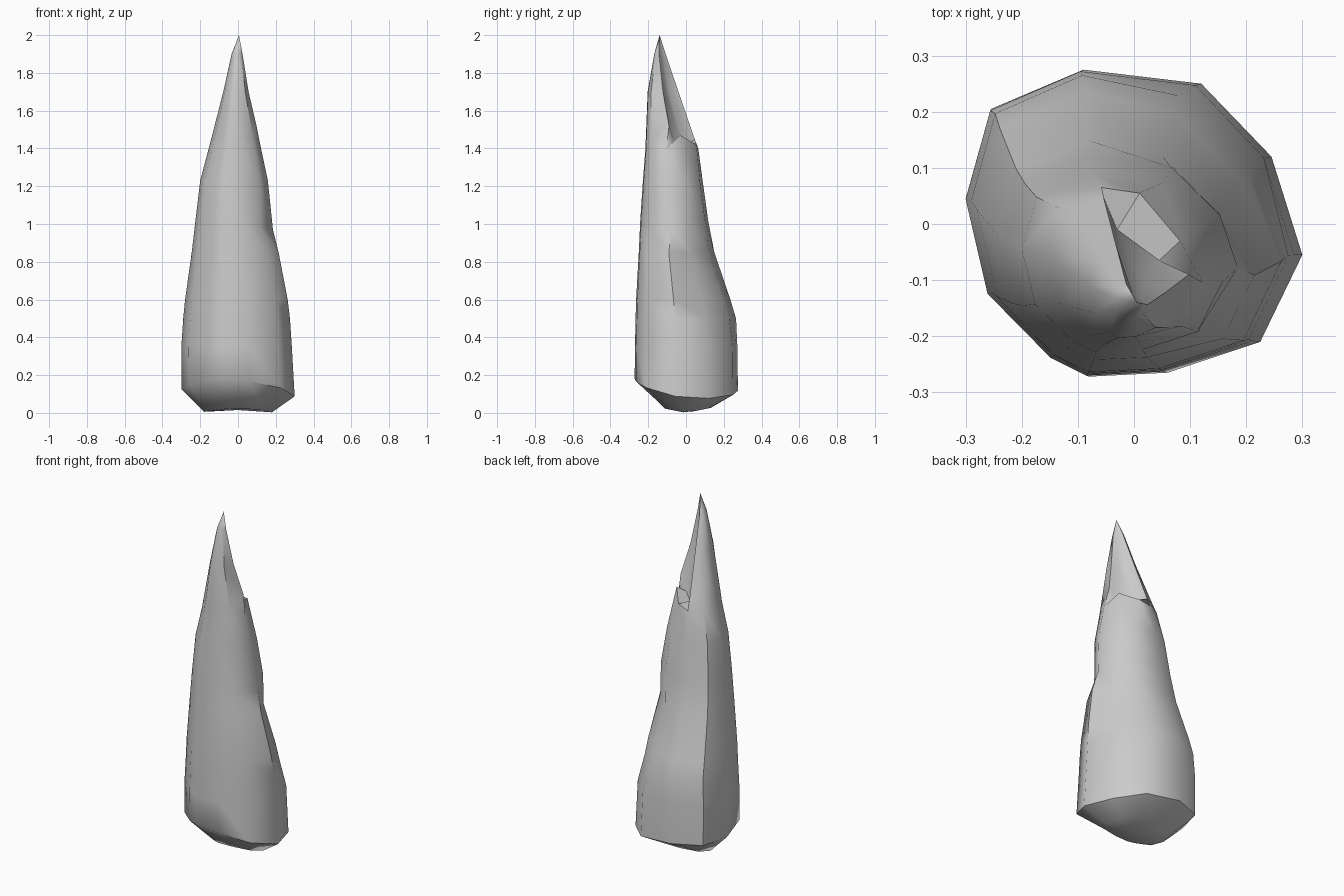
import bpy, bmesh, math

if "Cube" in bpy.data.objects:
    bpy.data.objects.remove(bpy.data.objects["Cube"])

# Base outline seen from above (11 irregular sides)
OUTLINE = [(-.09, .275), (.12, .25), (.245, .12), (.30, -.055), (.225, -.21),
           (.06, -.265), (-.08, -.272), (-.145, -.24), (-.26, -.125),
           (-.30, .045), (-.255, .205)]

# Cross-sections: height, x min, x max, y min, y max
SECTIONS = [
    (.13, -.30, .30, -.272, .275),
    (.35, -.30, .285, -.27, .272),
    (.50, -.29, .275, -.267, .265),
    (.60, -.28, .263, -.264, .235),
    (.85, -.245, .215, -.25, .15),
    (1.02, -.225, .192, -.242, .117),
    (1.23, -.20, .158, -.228, .088),
    (1.40, -.155, .122, -.215, .065),
    (1.45, -.142, .11, -.213, .046),
    (1.70, -.078, .055, -.203, -.04),
    (1.90, -.034, .024, -.168, -.107),
]

# Local changes: (section, side) -> position
TWEAKS = {
    (5, 4): (.118, -.19, .98),       # shallow groove on the right front
    (5, 3): (.185, -.078, .97),
    (7, 1): (.01, .055, 1.42),       # raised lip of the scoop
    (7, 2): (.082, -.03, 1.47),
    (8, 1): (-.03, -.01, 1.40),      # hollow behind the lip
    (8, 2): (.045, -.065, 1.44),
    (8, 3): (.098, -.09, 1.52),
    (9, 1): (-.018, -.09, 1.70),
    (9, 2): (.02, -.11, 1.70),
    (9, 3): (.056, -.122, 1.70),
    (10, 1): (-.002, -.125, 1.90),
    (10, 2): (.012, -.132, 1.90),
}


def fit(p, x0, x1, y0, y1):
    """Scale an outline point into the given bounds."""
    return (x0 + (p[0] + .30) / .60 * (x1 - x0),
            y0 + (p[1] + .272) / .547 * (y1 - y0))


bm = bmesh.new()
rings = []

# Rounded underside
ring = []
for p in OUTLINE:
    x, y = fit(p, -.18, .18, -.11, .13)
    ring.append(bm.verts.new((x, y, abs(y) * .2)))
rings.append(ring)

# Side rings, with an uneven lower rim and a flattened back right corner
for i, (z, *bounds) in enumerate(SECTIONS):
    ring = []
    for k, p in enumerate(OUTLINE):
        x, y = fit(p, *bounds)
        h = z
        if i == 0:
            h = .105 - .085 * p[0] - .12 * p[1] + .5 * p[1] ** 2
        if i in (2, 3, 4) and k in (1, 2):
            x -= .025
            y -= .012
        ring.append(bm.verts.new(TWEAKS.get((i, k), (x, y, h))))
    rings.append(ring)

n = len(OUTLINE)
for a, b in zip(rings, rings[1:]):
    for k in range(n):
        j = (k + 1) % n
        bm.faces.new((a[k], a[j], b[j], b[k]))

# Tip and bottom
tip = bm.verts.new((.005, -.14, 2))
bottom = bm.verts.new((0, 0, .015))
for k in range(n):
    j = (k + 1) % n
    bm.faces.new((rings[-1][k], rings[-1][j], tip))
    bm.faces.new((rings[0][j], rings[0][k], bottom))
bmesh.ops.recalc_face_normals(bm, faces=bm.faces)

mesh = bpy.data.meshes.new("rock_spike")
bm.to_mesh(mesh)
bm.free()
spike = bpy.data.objects.new("rock_spike", mesh)
bpy.context.collection.objects.link(spike)
bpy.context.view_layer.objects.active = spike
spike.select_set(True)
bpy.ops.object.shade_smooth_by_angle(angle=math.radians(48))
